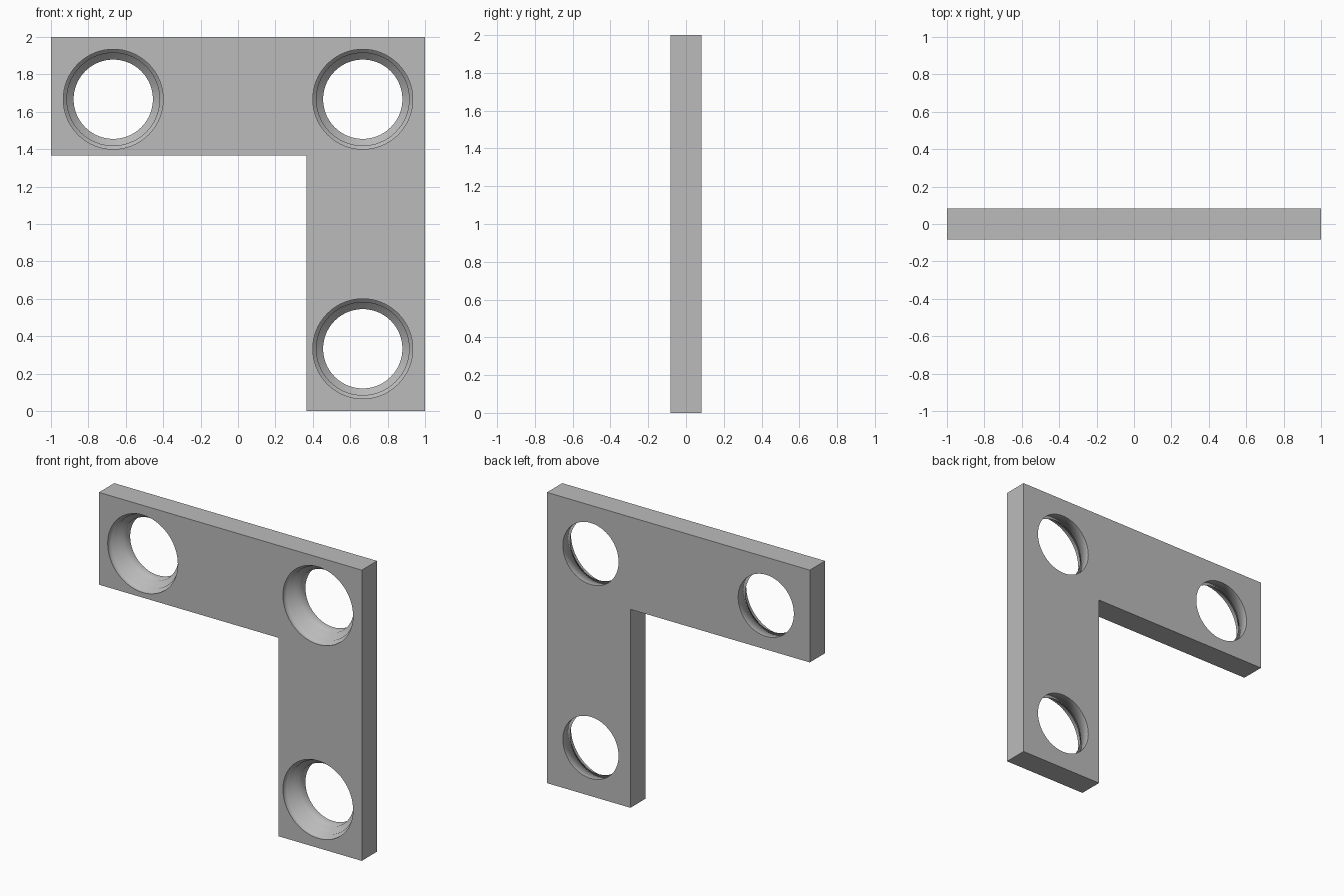
import bpy, bmesh, math
from mathutils import Vector

if "Cube" in bpy.data.objects:
    bpy.data.objects.remove(bpy.data.objects["Cube"], do_unlink=True)

HALF = 0.083          # half the plate thickness
INNER = 0.365         # inside corner of the bracket
HOLES = [(-0.667, 1.667), (0.667, 1.667), (0.667, 0.333)]
SEGMENTS = 64
# stepped bore, front to back: (radius, y)
BORE = [(0.267, -0.2), (0.267, -0.04), (0.248, -0.04),
        (0.248, 0.003), (0.212, 0.003), (0.212, 0.2)]

grey = bpy.data.materials.new("plain grey")
grey.use_nodes = True
colour = (0.5, 0.5, 0.5, 1)
grey.diffuse_color = colour
grey.node_tree.nodes["Principled BSDF"].inputs["Base Color"].default_value = colour


def add_object(name, bm):
    bmesh.ops.recalc_face_normals(bm, faces=bm.faces)
    mesh = bpy.data.meshes.new(name)
    bm.to_mesh(mesh)
    bm.free()
    mesh.materials.append(grey)
    obj = bpy.data.objects.new(name, mesh)
    bpy.context.collection.objects.link(obj)
    return obj


def make_plate():
    """L-shaped outline extruded through the thickness."""
    outline = [(-1, 2), (-1, INNER + 1), (INNER, INNER + 1), (INNER, 0), (1, 0), (1, 2)]
    bm = bmesh.new()
    face = bm.faces.new([bm.verts.new((x, -HALF, z)) for x, z in outline])
    out = bmesh.ops.extrude_face_region(bm, geom=[face])
    moved = [v for v in out["geom"] if isinstance(v, bmesh.types.BMVert)]
    bmesh.ops.translate(bm, verts=moved, vec=(0, 2 * HALF, 0))
    return add_object("corner_plate", bm)


def make_cutter(cx, cz):
    """Turned profile for one stepped hole."""
    bm = bmesh.new()
    rings = []
    for r, y in BORE:
        angles = [math.tau * i / SEGMENTS for i in range(SEGMENTS)]
        rings.append([bm.verts.new((cx + r * math.cos(a), y, cz + r * math.sin(a)))
                      for a in angles])
    for a, b in zip(rings, rings[1:]):
        for i in range(SEGMENTS):
            j = (i + 1) % SEGMENTS
            bm.faces.new((a[i], a[j], b[j], b[i]))
    bm.faces.new(rings[0])
    bm.faces.new(rings[-1])
    cutter = add_object("hole_cutter", bm)
    cutter.hide_render = True
    return cutter


plate = make_plate()
cutters = [make_cutter(x, z) for x, z in HOLES]
for cutter in cutters:
    mod = plate.modifiers.new("hole", 'BOOLEAN')
    mod.operation = 'DIFFERENCE'
    mod.solver = 'EXACT'
    mod.object = cutter

# Bake the holes and drop the cutters
bpy.context.view_layer.update()
graph = bpy.context.evaluated_depsgraph_get()
cut_mesh = bpy.data.meshes.new_from_object(plate.evaluated_get(graph))
plate.modifiers.clear()
plate.data = cut_mesh
for cutter in cutters:
    bpy.data.objects.remove(cutter, do_unlink=True)

# Smooth only the bore surfaces
for poly in cut_mesh.polygons:
    c = poly.center
    in_bore = any(Vector((c.x - x, c.z - z)).length < 0.27 for x, z in HOLES)
    poly.use_smooth = in_bore and abs(c.y) < HALF - 0.001
    poly.material_index = 0
